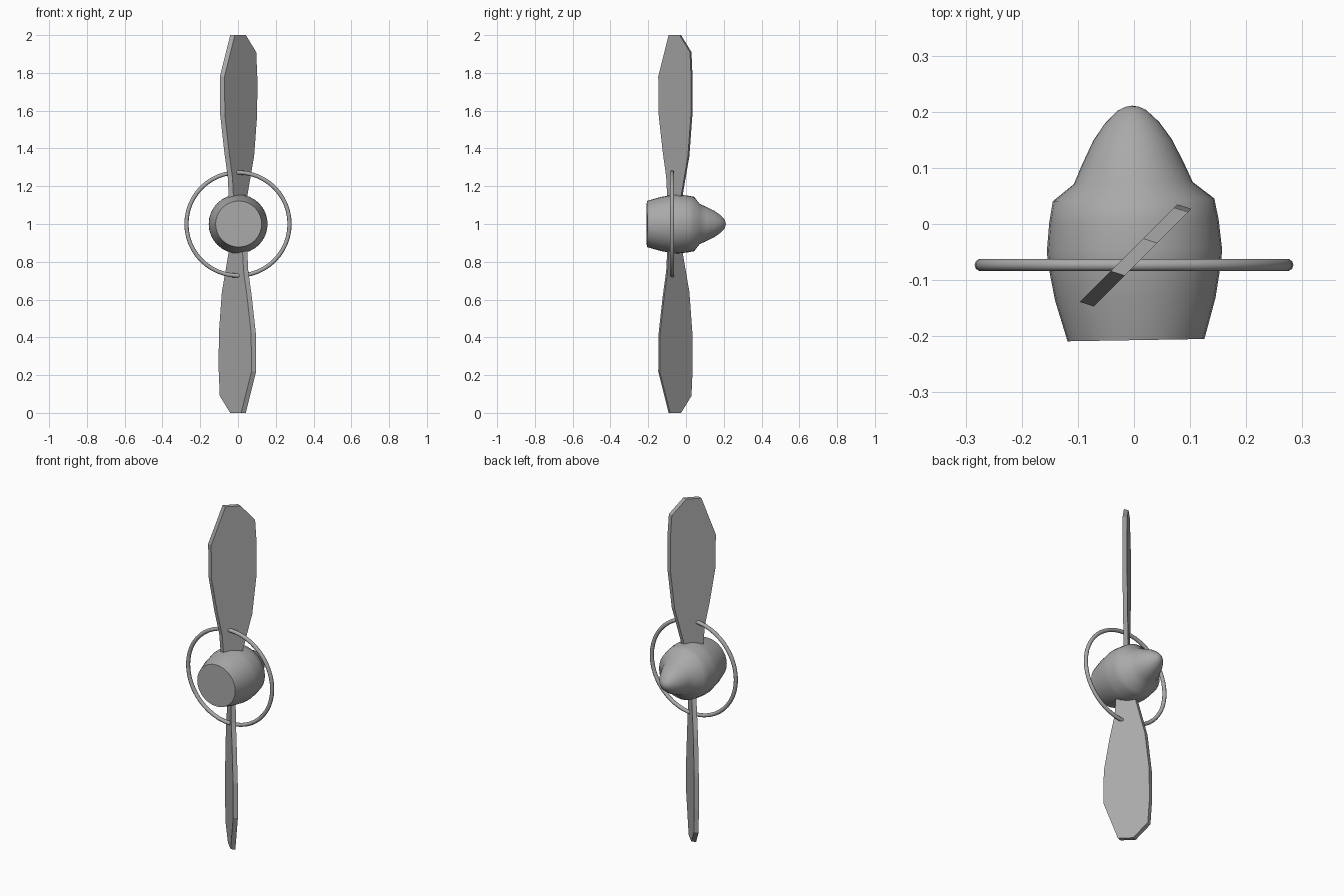
import bpy, bmesh, math
from mathutils import Matrix, Vector

cube = bpy.data.objects.get("Cube")
if cube:
    bpy.data.objects.remove(cube, do_unlink=True)

grey = bpy.data.materials.new("metal grey")
grey.use_nodes = True
colour = (0.4, 0.4, 0.4, 1)
grey.diffuse_color = colour
grey.node_tree.nodes["Principled BSDF"].inputs["Base Color"].default_value = colour

CENTRE = Vector((0, 0, 1))


def finish(bm, name, smooth_angle=None):
    """Turn a bmesh into a named, coloured object."""
    bmesh.ops.recalc_face_normals(bm, faces=bm.faces)
    mesh = bpy.data.meshes.new(name)
    bm.to_mesh(mesh)
    bm.free()
    mesh.materials.append(grey)
    obj = bpy.data.objects.new(name, mesh)
    bpy.context.collection.objects.link(obj)
    if smooth_angle:
        bpy.ops.object.select_all(action="DESELECT")
        obj.select_set(True)
        bpy.context.view_layer.objects.active = obj
        bpy.ops.object.shade_smooth_by_angle(angle=math.radians(smooth_angle))
    return obj


def lathe(points, steps, closed=False):
    """Spin a (radius, y) profile around the y axis."""
    bm = bmesh.new()
    verts = [bm.verts.new((r, y, 0)) for r, y in points]
    edges = [bm.edges.new(pair) for pair in zip(verts, verts[1:])]
    if closed:
        edges.append(bm.edges.new((verts[-1], verts[0])))
    bmesh.ops.spin(bm, geom=verts + edges, cent=(0, 0, 0), axis=(0, 1, 0),
                   angle=math.tau, steps=steps)
    bmesh.ops.remove_doubles(bm, verts=bm.verts, dist=0.0001)
    return bm


# Hub: flat front, bulging barrel and a rounded nose, tilted very slightly
hub_profile = [(0, -0.207), (0.122, -0.207), (0.143, -0.134), (0.155, -0.066),
               (0.156, -0.045), (0.151, 0.005), (0.144, 0.043), (0.106, 0.073),
               (0.091, 0.107), (0.07, 0.15), (0.048, 0.181), (0.025, 0.203),
               (0.012, 0.209), (0, 0.211)]
hub = finish(lathe(hub_profile, 32), "hub", 60)
hub.location = CENTRE
hub.rotation_euler.z = 0.017

# Thin ring around the hub, passing through both blades
tube = [(0.273 + 0.011 * math.cos(a), -0.073 + 0.011 * math.sin(a))
        for a in (math.tau * i / 10 for i in range(10))]
ring = finish(lathe(tube, 48, closed=True), "ring", 60)
ring.location = CENTRE

# Blade outline as (x, height above the hub centre), pitched at 45 degrees
outline = [(-0.03, 0), (0.03, 0), (0.037, 0.15), (0.073, 0.36), (0.089, 0.58),
           (0.09, 0.77), (0.084, 0.91), (0.029, 1), (-0.029, 1),
           (-0.084, 0.78), (-0.082, 0.58), (-0.06, 0.38), (-0.042, 0.25),
           (-0.037, 0.15)]
half_thickness = Vector((0.0125, -0.004, 0))


def blade(name, turn):
    bm = bmesh.new()
    face = bm.faces.new([bm.verts.new(Vector((x, x - 0.059, z)) - half_thickness)
                         for x, z in outline])
    extruded = bmesh.ops.extrude_face_region(bm, geom=[face], use_keep_orig=True)
    moved = [v for v in extruded["geom"] if isinstance(v, bmesh.types.BMVert)]
    bmesh.ops.translate(bm, verts=moved, vec=2 * half_thickness)
    bm.transform(Matrix.Rotation(turn, 4, "Y"))
    finish(bm, name).location = CENTRE


blade("upper_blade", 0)
blade("lower_blade", math.pi)
